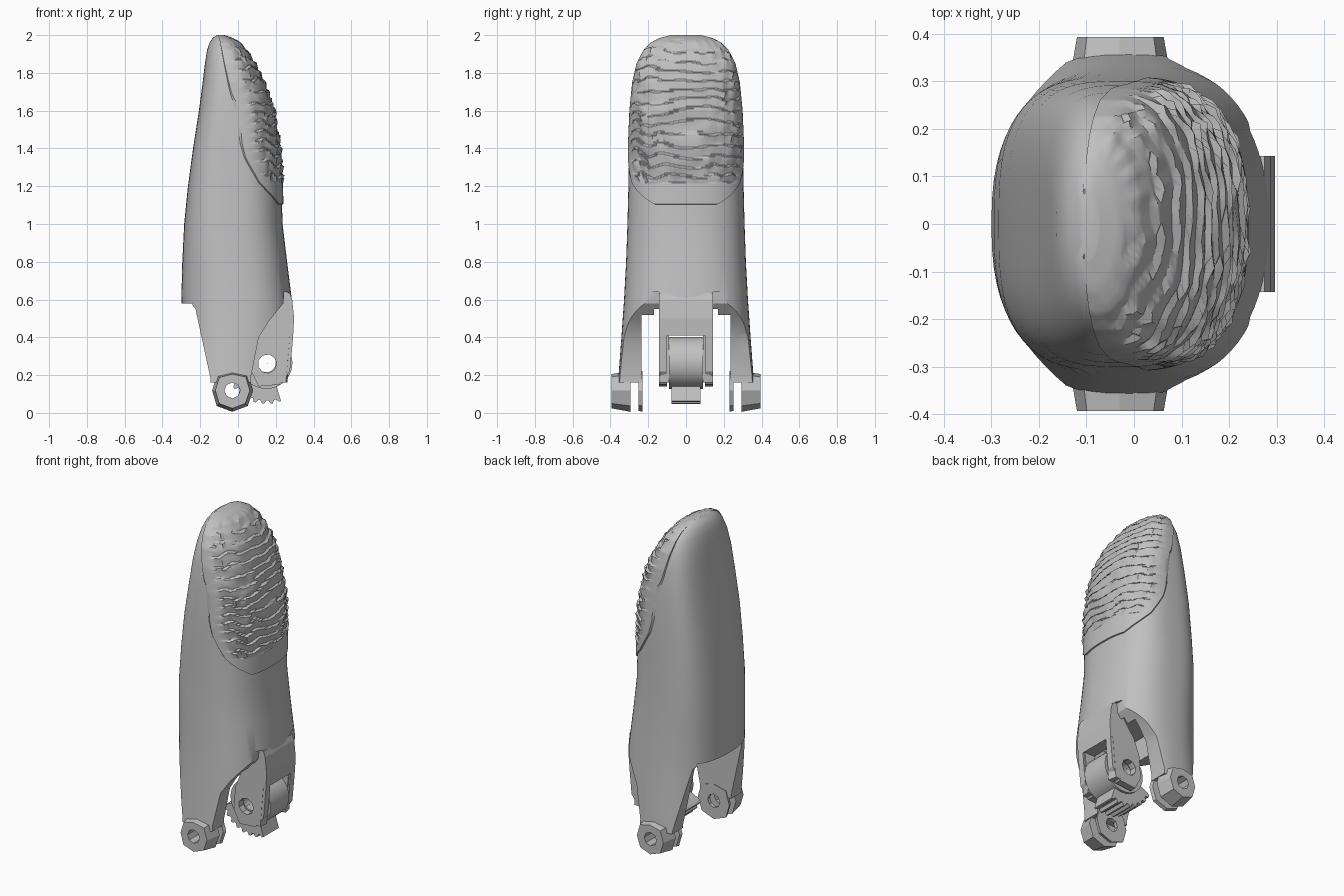
import bpy, bmesh, math
from mathutils import Vector, noise

cube = bpy.data.objects.get("Cube")
if cube:
    bpy.data.objects.remove(cube, do_unlink=True)

grey = bpy.data.materials.new("plain grey")
grey.use_nodes = True
grey.diffuse_color = (0.53, 0.53, 0.53, 1)
grey.node_tree.nodes["Principled BSDF"].inputs["Base Color"].default_value = (0.53, 0.53, 0.53, 1)

# Body sections: height, back x, front x, half width
SECTIONS = [
    (0.16, -0.3, 0.265, 0.36), (0.4, -0.3, 0.288, 0.342), (0.5, -0.3, 0.293, 0.335),
    (0.6, -0.3, 0.285, 0.328), (0.8, -0.295, 0.26, 0.317), (1, -0.285, 0.236, 0.31),
    (1.2, -0.265, 0.23, 0.305), (1.4, -0.238, 0.22, 0.301), (1.6, -0.207, 0.187, 0.292),
    (1.75, -0.187, 0.135, 0.277), (1.85, -0.175, 0.085, 0.254), (1.92, -0.164, 0.038, 0.218),
    (1.96, -0.151, 0.002, 0.18), (1.985, -0.134, -0.035, 0.132), (2, -0.112, -0.08, 0.07)]
# Roundness of the section: height, power of the back half, power of the front half
ROUNDNESS = [(0.6, 0.8, 0.8), (1, 0.66, 0.8), (1.5, 0.55, 0.78), (1.8, 0.66, 0.8), (2, 1, 1)]
# Seam between body and pad: height, x
SEAM = [(1.1, 0.213), (1.14, 0.18), (1.22, 0.1), (1.35, 0.02), (1.5, -0.03),
        (1.7, -0.06), (1.9, -0.09), (2, -0.105)]


def sample(table, z):
    """Read a table at a height, blending between its rows."""
    for a, b in zip(table, table[1:]):
        if z <= b[0]:
            t = max(0, (z - a[0]) / (b[0] - a[0]))
            return [p + (q - p) * t for p, q in zip(a[1:], b[1:])]
    return list(table[-1][1:])


def spow(v, e):
    return math.copysign(abs(v) ** e, v)


def section_point(z, angle, out=0.0):
    back, front, half = sample(SECTIONS, z)
    power = sample(ROUNDNESS, z)[math.cos(angle) > 0]
    return Vector(((back + front) / 2 + ((front - back) / 2 + out) * spow(math.cos(angle), power),
                   (half + out) * spow(math.sin(angle), power), z))


def seam_angle(z):
    """Angle round the section at which the pad ends."""
    back, front, half = sample(SECTIONS, z)
    c = (sample(SEAM, z)[0] - (back + front) / 2) / ((front - back) / 2)
    return math.acos(max(-1, min(1, spow(c, 1 / sample(ROUNDNESS, z)[c > 0]))))


def activate(ob):
    bpy.ops.object.select_all(action='DESELECT')
    ob.select_set(True)
    bpy.context.view_layer.objects.active = ob


def smooth_shade(ob):
    activate(ob)
    bpy.ops.object.shade_smooth_by_angle(angle=math.radians(32))


def finish(name, bm, smooth=True):
    bmesh.ops.recalc_face_normals(bm, faces=bm.faces)
    mesh = bpy.data.meshes.new(name)
    bm.to_mesh(mesh)
    bm.free()
    mesh.materials.append(grey)
    ob = bpy.data.objects.new(name, mesh)
    bpy.context.collection.objects.link(ob)
    if smooth:
        smooth_shade(ob)
    return ob


def bridge(bm, rows, closed=True):
    for a, b in zip(rows, rows[1:]):
        n = len(a)
        for i in range(n if closed else n - 1):
            j = (i + 1) % n
            bm.faces.new((a[i], a[j], b[j], b[i]))


def prism(name, outline, y0, y1):
    """Extrude an x-z outline along y."""
    bm = bmesh.new()
    rows = [[bm.verts.new((x, y, z)) for x, z in outline] for y in (y0, y1)]
    bridge(bm, rows)
    for row in rows:
        bm.faces.new(row)
    return finish(name, bm, False)


def box(name, x0, x1, y0, y1, z0, z1):
    return prism(name, [(x0, z0), (x1, z0), (x1, z1), (x0, z1)], y0, y1)


def ring(name, cx, cz, bore, radii, y0, y1, taper=1.0, smooth=True):
    """Bored disc along y whose rim follows a list of radii."""
    bm = bmesh.new()
    n = len(radii)

    def loop(y, rs):
        return [bm.verts.new((cx + r * math.cos(math.tau * i / n), y,
                              cz + r * math.sin(math.tau * i / n))) for i, r in enumerate(rs)]
    rows = [loop(y0, [bore] * n), loop(y0, radii),
            loop(y1, [r * taper for r in radii]), loop(y1, [bore] * n)]
    bridge(bm, rows + rows[:1])
    return finish(name, bm, smooth)


def cut(ob, cutters):
    activate(ob)
    for c in cutters:
        c.hide_render = True
        mod = ob.modifiers.new("cut", 'BOOLEAN')
        mod.operation, mod.solver, mod.object = 'DIFFERENCE', 'EXACT', c
        bpy.ops.object.modifier_apply(modifier=mod.name)
    for c in cutters:
        bpy.data.objects.remove(c, do_unlink=True)


# Body shell
bm = bmesh.new()
SIDES = 64
rows = [[bm.verts.new(section_point(s[0], math.tau * i / SIDES)) for i in range(SIDES)]
        for s in SECTIONS]
bridge(bm, rows)
bm.faces.new(rows[0])
bm.faces.new(rows[-1])
body = finish("body_shell", bm, False)

# Cavity, back opening, side gaps and front slot
back_edge = [(-0.5, 0.58), (-0.25, 0.58), (-0.225, 0.55), (-0.145, 0.18), (-0.145, -0.1), (-0.5, -0.1)]
gap_edge = [(0.245, 0.64), (0.24, 0.58), (0.16, 0.48), (0.11, 0.4), (0.09, 0.3), (0.07, 0.2),
            (0.07, -0.1), (0.5, -0.1), (0.5, 0.64)]
cut(body, [
    box("cavity", -0.2, 0.15, -0.235, 0.235, -0.1, 0.72),
    box("front_cavity", 0.1, 0.215, -0.17, 0.17, -0.1, 0.7),
    box("back_opening", -0.5, 0.19, -0.236, 0.236, -0.1, 0.58),
    prism("back_trim", back_edge, -0.6, 0.6),
    prism("left_gap", gap_edge, 0.143, 0.6),
    prism("right_gap", gap_edge, -0.6, -0.143),
    box("front_slot", 0.1, 0.5, -0.09, 0.09, -0.1, 0.41)])
smooth_shade(body)

# Ridged grip pad, with a smooth border that tucks into the shell
bm = bmesh.new()
ROWS, COLS = 170, 44
rows = []
for r in range(ROWS + 1):
    z = 1.1 + 0.9 * r / ROWS
    limit = seam_angle(z)
    row = []
    for k in range(COLS + 1):
        u = 2 * k / COLS - 1
        out = 0.008
        if k in (0, COLS) or r == 0:
            out = -0.015
        elif 1.22 < z < 1.975:
            fade = max(0, min(1, (0.86 - abs(u)) * 6))
            wob = noise.noise(Vector((u * 4, z * 4, 0)))
            jag = noise.noise(Vector((u * 11, z * 9, 3)))
            phase = ((z - 1.2) / 0.056 + 0.8 * wob + 0.2 * jag) % 1
            out += fade * (0.016 * phase * (0.8 + 0.8 * jag) - 0.006)
        row.append(bm.verts.new(section_point(z, u * limit, out)))
    rows.append(row)
bridge(bm, rows, closed=False)
finish("grip_pad", bm)

# Side hinge knuckles and their inner prongs
knuckle = [0.11, 0.12, 0.103, 0.116, 0.107, 0.117, 0.113, 0.116]
for side, s in (("left", 1), ("right", -1)):
    ring(side + "_hinge_knuckle", -0.03, 0.119, 0.042, knuckle, s * 0.295, s * 0.394, 0.84, False)
    ring(side + "_hinge_prong", -0.03, 0.119, 0.042, knuckle, s * 0.23, s * 0.252, 0.95, False)

# Squared front lobe, and the lugs below it that carry the gear
lobe_edge = [(0.23, 0.63), (0.275, 0.635), (0.287, 0.6), (0.297, 0.5), (0.292, 0.41), (0.22, 0.41)]
prism("front_lobe", lobe_edge, -0.143, 0.143)
lug_edge = [(0.23, 0.61), (0.28, 0.6), (0.292, 0.41), (0.288, 0.36), (0.275, 0.22), (0.22, 0.15),
            (0.11, 0.14), (0.07, 0.22), (0.08, 0.36), (0.12, 0.46), (0.2, 0.57)]
for side, s in (("left", 1), ("right", -1)):
    lug = prism(side + "_lug", lug_edge, s * 0.1, s * 0.142)
    cut(lug, [ring("lug_bore", 0.155, 0.26, 0.001, [0.05] * 9, s * 0.05, s * 0.2)])

# Gear hub with a toothed sector underneath
ring("gear_hub", 0.15, 0.265, 0.05, [0.138] * 40, -0.09, 0.09)
teeth = [(0.217 if i % 4 < 2 else 0.2) if 200 <= i * 3 <= 292 else 0.13 for i in range(120)]
ring("gear_teeth", 0.15, 0.265, 0.05, teeth, -0.076, 0.076)
